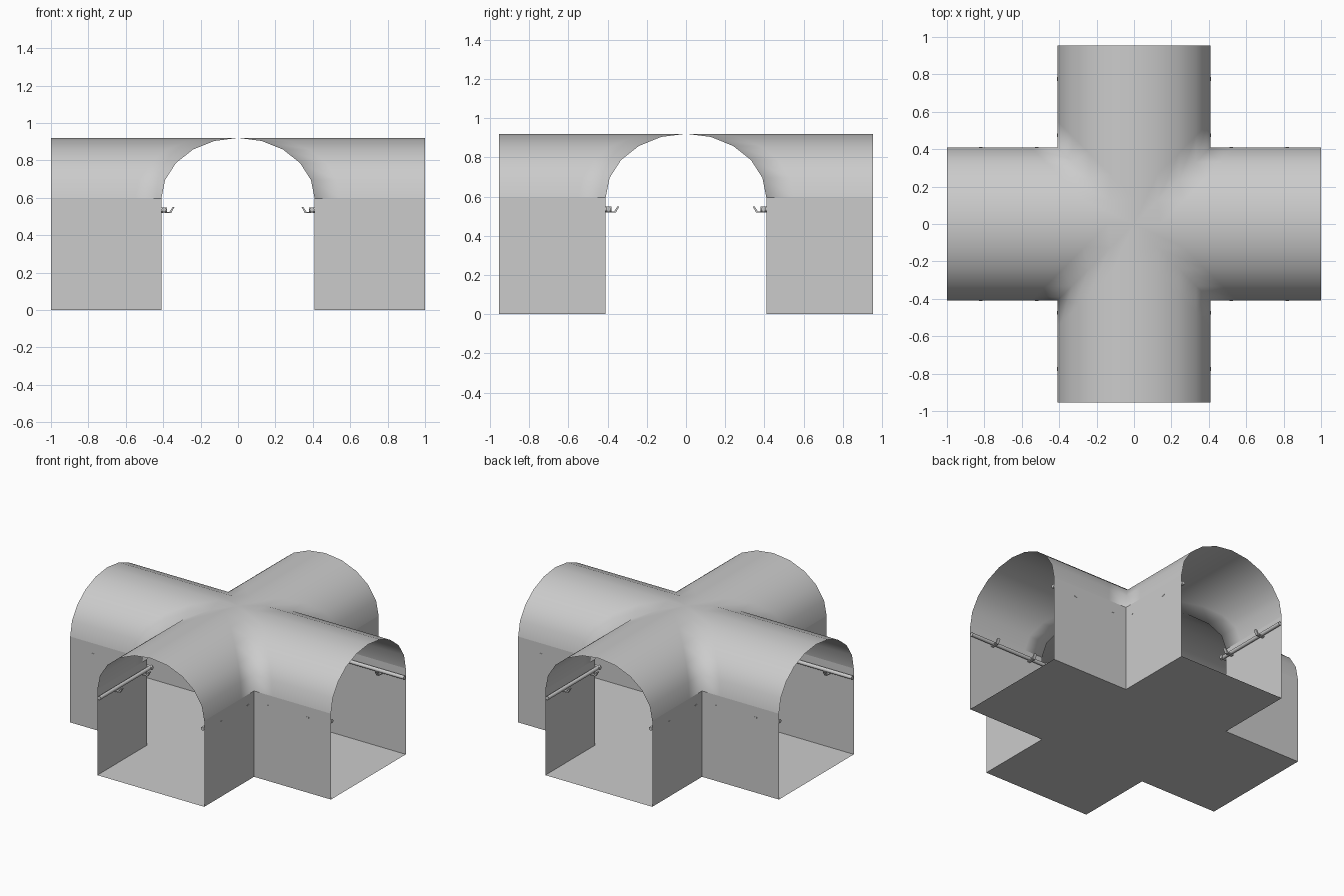
import bpy, bmesh, math
from mathutils import Vector, Matrix

if "Cube" in bpy.data.objects:
    bpy.data.objects.remove(bpy.data.objects["Cube"])

W = 0.41          # half width of every arm
LX, LY = 1.0, 0.955   # arm reach along x and y
SPRING, RISE = 0.595, 0.325


def finish(name, bm, smooth=None):
    mesh = bpy.data.meshes.new(name)
    bm.to_mesh(mesh)
    bm.free()
    ob = bpy.data.objects.new(name, mesh)
    bpy.context.collection.objects.link(ob)
    if smooth is not None:
        bpy.context.view_layer.objects.active = ob
        ob.select_set(True)
        bpy.ops.object.shade_smooth_by_angle(angle=smooth)
        ob.select_set(False)
    return ob


# the four arms: quarter turn and reach
arms = [(k, LX if k % 2 == 0 else LY) for k in range(4)]


def turn(k):
    return Matrix.Rotation(k * math.pi / 2, 3, 'Z')


# floor: one cross-shaped face
bm = bmesh.new()
outline = []
for k, reach in arms:
    for p in ((reach, -W, 0), (reach, W, 0), (W, W, 0)):
        outline.append(bm.verts.new(turn(k) @ Vector(p)))
bm.faces.new(outline).normal_flip()
finish("floor", bm)

# side walls: two upright panels per arm, ends left open
bm = bmesh.new()
for k, reach in arms:
    for s in (-W, W):
        pts = [(W, s, 0), (reach, s, 0), (reach, s, SPRING), (W, s, SPRING)]
        if s > 0:
            pts.reverse()
        bm.faces.new([bm.verts.new(turn(k) @ Vector(p)) for p in pts])
bmesh.ops.remove_doubles(bm, verts=bm.verts, dist=0.0005)
finish("side_walls", bm)

# groin vault: each arm's arch runs inward to the diagonals
bm = bmesh.new()
N = 10
for k, reach in arms:
    rows = []
    for i in range(N + 1):
        a = math.pi * i / N
        s, z = -W * math.cos(a), SPRING + RISE * math.sin(a)
        inner = abs(s)
        rows.append([bm.verts.new(turn(k) @ Vector((x, s, z)))
                     for x in (reach, inner + 0.14, inner)])
    for r0, r1 in zip(rows, rows[1:]):
        for j in range(2):
            bm.faces.new((r0[j], r1[j], r1[j + 1], r0[j + 1]))
bmesh.ops.remove_doubles(bm, verts=bm.verts, dist=0.0005)
finish("vault", bm, math.pi)

# handrails: a pipe along each inner wall
bm = bmesh.new()
R, RZ = 0.013, 0.537
for k, reach in arms:
    for s in (-1, 1):
        start = W - 0.03
        m = (turn(k).to_4x4()
             @ Matrix.Translation(((start + reach) / 2, s * (W - 0.014), RZ))
             @ Matrix.Rotation(math.pi / 2, 4, 'Y'))
        bmesh.ops.create_cone(bm, cap_ends=True, segments=10, radius1=R,
                              radius2=R, depth=reach - start, matrix=m)
finish("handrails", bm, math.radians(40))

# brackets: bent hooks under the pipes, pinned through the wall
bm = bmesh.new()
hook = [(0.412, 0.518), (0.358, 0.518), (0.340, 0.550),
        (0.350, 0.550), (0.366, 0.525), (0.412, 0.525)]
for k, reach in arms:
    for s in (-1, 1):
        for c in (reach - 0.18, reach - 0.48):
            ends = [[bm.verts.new(turn(k) @ Vector((c + d, s * y, z)))
                     for y, z in hook] for d in (-0.01, 0.01)]
            bm.faces.new(ends[0])
            bm.faces.new(ends[1][::-1])
            for i in range(len(hook)):
                j = (i + 1) % len(hook)
                bm.faces.new((ends[0][i], ends[1][i], ends[1][j], ends[0][j]))
bmesh.ops.recalc_face_normals(bm, faces=bm.faces)
finish("rail_brackets", bm)
